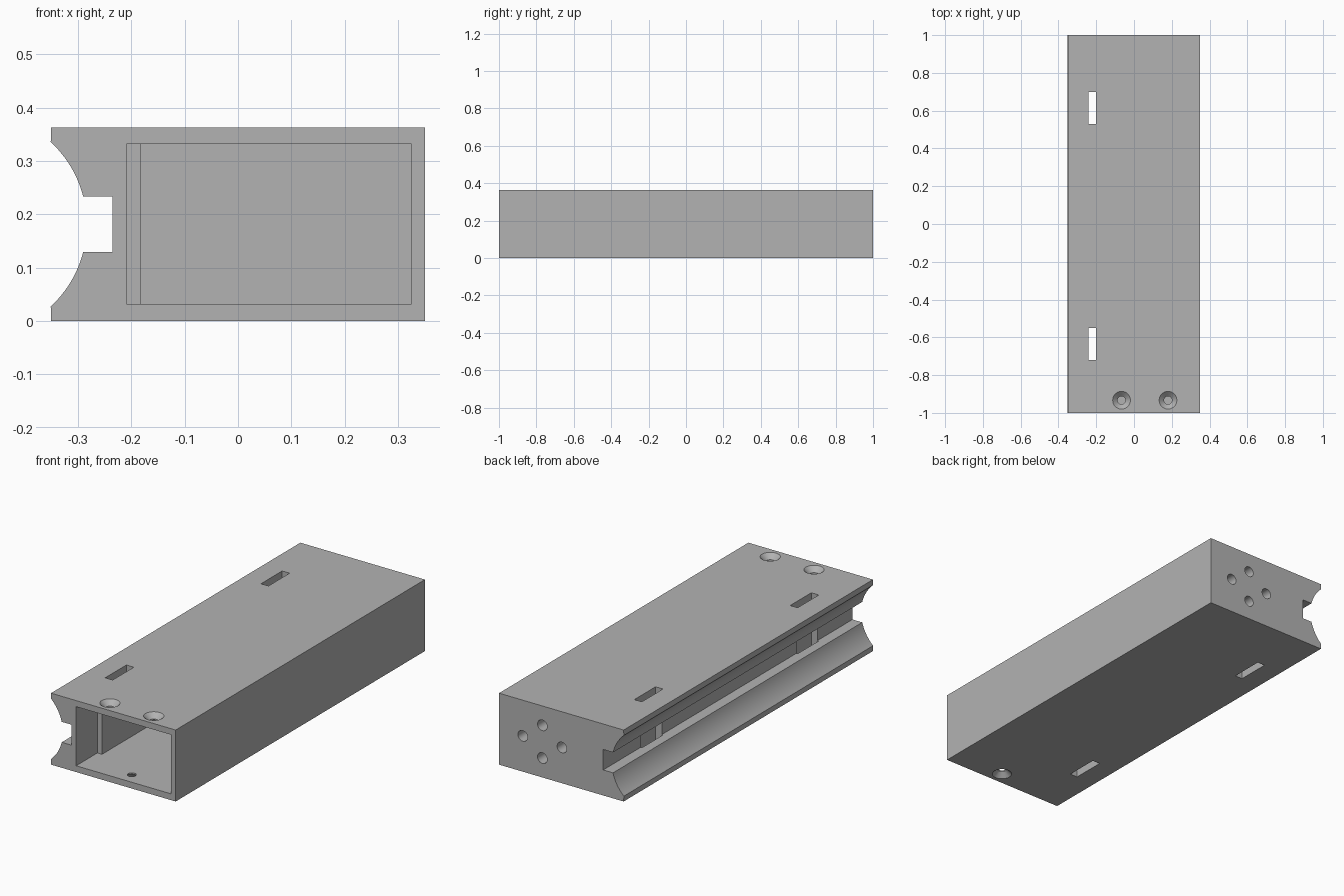
import bpy, bmesh, math
from mathutils import Matrix, Vector

cube = bpy.data.objects.get("Cube")
if cube:
    bpy.data.objects.remove(cube, do_unlink=True)

H = 0.363
MID = H / 2

grey = bpy.data.materials.new("plain grey")
grey.use_nodes = True
colour = (0.45, 0.45, 0.45, 1)
grey.diffuse_color = colour
grey.node_tree.nodes["Principled BSDF"].inputs["Base Color"].default_value = colour


def make(name, bm):
    bmesh.ops.recalc_face_normals(bm, faces=bm.faces)
    mesh = bpy.data.meshes.new(name)
    bm.to_mesh(mesh)
    bm.free()
    mesh.materials.append(grey)
    obj = bpy.data.objects.new(name, mesh)
    bpy.context.collection.objects.link(obj)
    return obj


def prism(name, points, offset):
    """Extrude a closed outline of 3D points along an offset."""
    bm = bmesh.new()
    face = bm.faces.new([bm.verts.new(p) for p in points])
    new = bmesh.ops.extrude_face_region(bm, geom=[face])["geom"]
    verts = [v for v in new if isinstance(v, bmesh.types.BMVert)]
    bmesh.ops.translate(bm, verts=verts, vec=Vector(offset))
    return make(name, bm)


def cone(name, centre, r1, r2, depth, turn=None):
    bm = bmesh.new()
    matrix = Matrix.Translation(centre) @ (turn or Matrix())
    bmesh.ops.create_cone(bm, cap_ends=True, segments=32, radius1=r1,
                          radius2=r2, depth=depth, matrix=matrix)
    return make(name, bm)


def cut(cutter):
    cutter.hide_render = True
    mod = body.modifiers.new("cut", "BOOLEAN")
    mod.object = cutter
    mod.operation = "DIFFERENCE"
    mod.solver = "EXACT"
    bpy.ops.object.modifier_apply(modifier=mod.name)
    bpy.data.objects.remove(cutter, do_unlink=True)


# Housing section: rounded channel with a square notch along the right side
cx, r = -0.493, 0.2095
top_arc = []
a0, a1 = math.asin(0.154 / r), math.asin(0.052 / r)
for i in range(13):
    a = a0 + (a1 - a0) * i / 12
    top_arc.append((cx + r * math.cos(a), r * math.sin(a)))
upper = [(0.35, MID), (-0.35, MID)] + top_arc + [(-0.235, 0.052)]
section = upper + [(x, -z) for x, z in reversed(upper)]
body = prism("housing", [(x, -1, z + MID) for x, z in section], (0, 2, 0))
bpy.context.view_layer.objects.active = body
body.select_set(True)

# Cavity open at the front, stepped narrower behind the mouth
plan = [(-0.209, -1.1), (0.325, -1.1), (0.325, 0.85), (-0.183, 0.85),
        (-0.183, -0.83), (-0.209, -0.83)]
cut(prism("cavity_cutter", [(x, y, 0.032) for x, y in plan], (0, 0, 0.3)))

# Two strap slots right through the height
for y0, y1 in ((-0.72, -0.55), (0.53, 0.70)):
    corners = [(-0.242, y0), (-0.2, y0), (-0.2, y1), (-0.242, y1)]
    cut(prism("slot_cutter", [(x, y, -0.1) for x, y in corners], (0, 0, 0.6)))

# Countersunk screw holes: two on the top, one underneath
flip = Matrix.Rotation(math.pi, 4, "X")
for x, z, turn in ((-0.066, H, None), (0.18, H, None), (0.057, 0, flip)):
    inward = -1 if z else 1
    cut(cone("screw_cutter", (x, -0.933, z), 0.021, 0.021, 0.12))
    cut(cone("sink_cutter", (x, -0.933, z), 0.021, 0.073, 0.05, turn))

# Four blind mounting holes in the back
lie = Matrix.Rotation(math.pi / 2, 4, "X")
for dx, dz in ((0.11, 0), (-0.11, 0), (0, 0.083), (0, -0.083)):
    cut(cone("mount_cutter", (0.107 + dx, 1, MID + dz), 0.027, 0.027, 0.2, lie))

bpy.ops.object.shade_smooth_by_angle(angle=math.radians(30))
